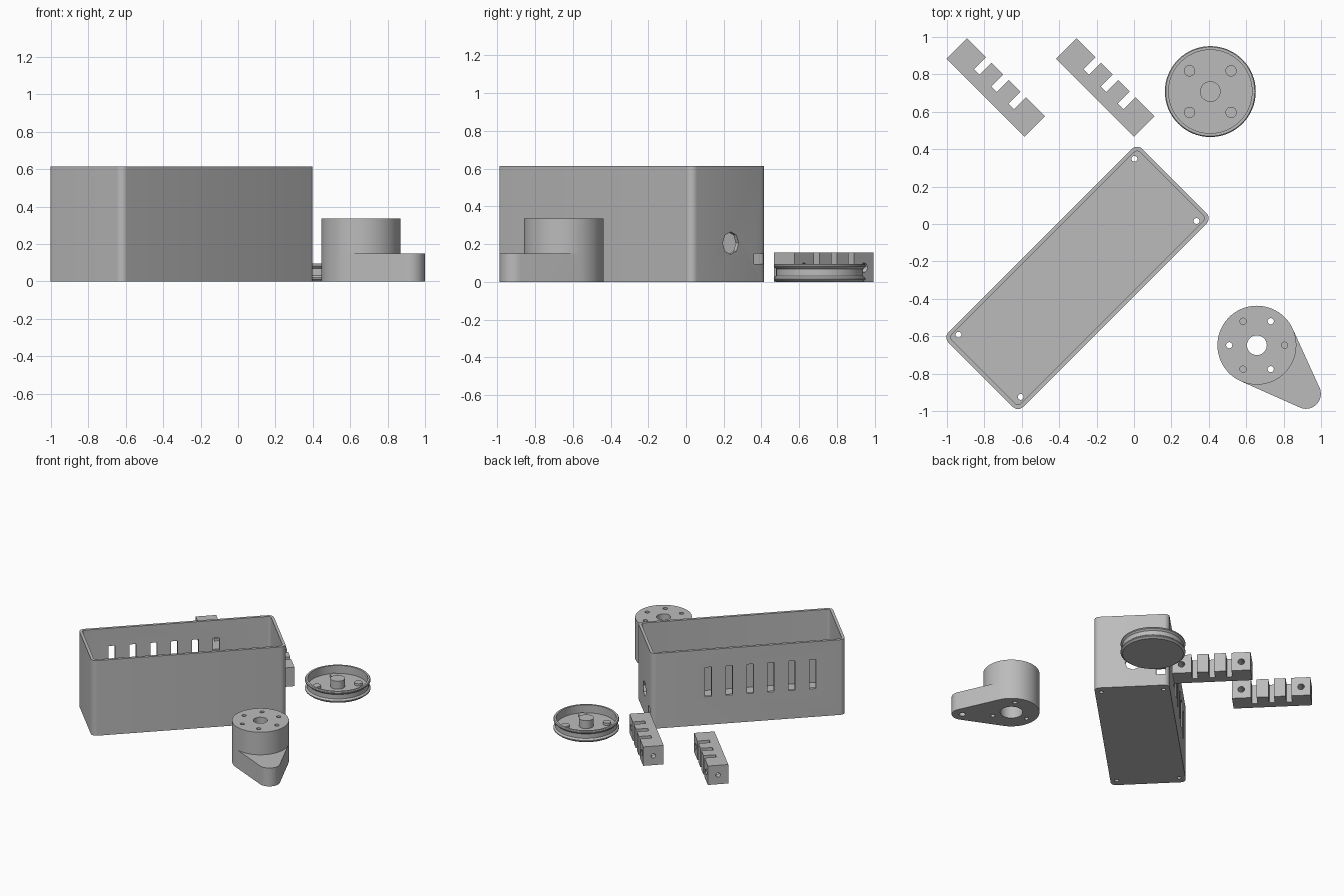
import bpy, bmesh, math
from mathutils import Matrix, Vector
from mathutils.geometry import convex_hull_2d

if "Cube" in bpy.data.objects:
    bpy.data.objects.remove(bpy.data.objects["Cube"])

grey = bpy.data.materials.new("plain grey")
grey.diffuse_color = (0.5, 0.5, 0.5, 1)
grey.use_nodes = True
grey.node_tree.nodes["Principled BSDF"].inputs["Base Color"].default_value = grey.diffuse_color


def circle(r, n=48, cx=0, cy=0, start=0):
    return [(cx + r * math.cos(start + 2 * math.pi * i / n),
             cy + r * math.sin(start + 2 * math.pi * i / n)) for i in range(n)]


def rect(x0, x1, y0, y1):
    return [(x0, y0), (x1, y0), (x1, y1), (x0, y1)]


def hull(pts):
    return [pts[i] for i in convex_hull_2d([Vector(p) for p in pts])]


def rounded(length, width, r):
    pts = []
    for sx in (-1, 1):
        for sy in (-1, 1):
            pts += circle(r, 24, sx * (length / 2 - r), sy * (width / 2 - r))
    return hull(pts)


def prism(name, pts, z0, z1, matrix=None):
    """Extrude a flat outline from z0 to z1, then place it with a matrix."""
    bm = bmesh.new()
    face = bm.faces.new([bm.verts.new((x, y, z0)) for x, y in pts])
    top = bmesh.ops.extrude_face_region(bm, geom=[face])
    bmesh.ops.translate(bm, vec=(0, 0, z1 - z0),
                        verts=[v for v in top["geom"] if isinstance(v, bmesh.types.BMVert)])
    if matrix:
        bm.transform(matrix)
    bmesh.ops.recalc_face_normals(bm, faces=bm.faces)
    return add(name, bm)


def add(name, bm):
    me = bpy.data.meshes.new(name)
    bm.to_mesh(me)
    bm.free()
    me.materials.append(grey)
    ob = bpy.data.objects.new(name, me)
    bpy.context.collection.objects.link(ob)
    return ob


def combine(ob, others, op="DIFFERENCE"):
    """Apply booleans one after another and drop the helpers."""
    for other in others:
        mod = ob.modifiers.new("boolean", "BOOLEAN")
        mod.operation, mod.solver, mod.object = op, "EXACT", other
        with bpy.context.temp_override(object=ob, active_object=ob):
            bpy.ops.object.modifier_apply(modifier=mod.name)
        bpy.data.objects.remove(other)


def place(ob, x, y, angle=0):
    ob.location = (x, y, 0)
    ob.rotation_euler.z = math.radians(angle)
    bpy.ops.object.select_all(action="DESELECT")
    ob.select_set(True)
    bpy.context.view_layer.objects.active = ob
    bpy.ops.object.shade_smooth_by_angle(angle=math.radians(32))


ALONG_X = Matrix.Rotation(math.radians(90), 4, "Y")    # (x, y, z) -> (z, y, -x)
ALONG_Y = Matrix.Rotation(math.radians(-90), 4, "X")   # (x, y, z) -> (x, z, -y)

# Open enclosure
L, W, H, T = 1.465, 0.565, 0.615, 0.022
box = prism("enclosure", rounded(L, W, 0.04), 0, H)
cuts = [prism("cut", rounded(L - 2 * T, W - 2 * T, 0.022), 0.025, 1)]
for sx in (-1, 1):                                     # floor screw holes
    for sy in (-1, 1):
        cuts.append(prism("cut", circle(0.016, 12, sx * 0.665, sy * 0.235), -0.1, 0.1))
for i in range(6):                                     # vent slots in one long wall
    x = 0.30 - 0.157 * i
    cuts.append(prism("cut", rect(x - 0.025, x + 0.025, 0.2, 0.4), 0.23, 0.47))
# cable hole and square port in one end wall
cuts.append(prism("cut", circle(0.06, 8, -0.205, 0.01), 0.6, 0.9, ALONG_X))
cuts.append(prism("cut", rect(0.6, 0.9, 0.185, 0.255), 0.095, 0.15))
combine(box, cuts)
place(box, -0.302, -0.288, 45)

# Two notched clamp bars
for name, x in (("left_clamp_bar", -0.739), ("right_clamp_bar", -0.154)):
    bar = prism(name, rect(-0.295, 0.295, -0.077, 0.077), 0, 0.155)
    cuts = [prism("cut", rect(c - 0.021, c + 0.021, -0.013, 0.2), -0.1, 0.3)
            for c in (-0.13, 0, 0.13)]
    for s in (-1, 1):
        cuts.append(prism("cut", circle(0.025, 16, s * 0.225, -0.075), -0.2, 0.2, ALONG_Y))
        cuts.append(prism("cut", circle(0.018, 12, -0.075, 0),
                          *sorted((s * 0.24, s * 0.4)), ALONG_X))
    combine(bar, cuts)
    place(bar, x, 0.73, -45)

# Grooved pulley with dished top, hub and four bosses
profile = [(0, 0), (0.228, 0), (0.243, 0.012), (0.243, 0.02), (0.23, 0.032), (0.23, 0.068),
           (0.243, 0.08), (0.243, 0.088), (0.238, 0.095), (0.223, 0.095), (0.223, 0.03),
           (0.055, 0.03), (0.055, 0.095), (0, 0.095)]
bm = bmesh.new()
vs = [bm.verts.new((r, 0, z)) for r, z in profile]
es = [bm.edges.new(pair) for pair in zip(vs, vs[1:])]
bmesh.ops.spin(bm, geom=vs + es, cent=(0, 0, 0), axis=(0, 0, 1),
               angle=2 * math.pi, steps=64, use_merge=True)
bmesh.ops.remove_doubles(bm, verts=bm.verts, dist=1e-5)
bmesh.ops.recalc_face_normals(bm, faces=bm.faces)
pulley = add("pulley", bm)
place(pulley, 0.408, 0.708)
for i in range(4):
    a = math.radians(45 + 90 * i)
    boss = prism("pulley_boss_%d" % (i + 1), circle(0.03, 24), 0.02, 0.05)
    place(boss, 0.408 + 0.157 * math.cos(a), 0.708 + 0.157 * math.sin(a))

# Round motor mount with a tapering foot
arm = (0.262, -0.26)
mount = prism("motor_mount", hull(circle(0.211, 64) + circle(0.08, 48, *arm)), 0, 0.15)
combine(mount, [prism("tower", circle(0.211, 64), 0.0, 0.335)], "UNION")
cuts = [prism("cut", circle(0.053, 32), -0.1, 0.5),
        prism("cut", circle(0.085, 32), -0.1, 0.1),
        prism("cut", circle(0.025, 16, *arm), -0.1, 0.1)]
for i in range(6):                                     # alternate through and blind holes
    a = math.radians(60 * i)
    cuts.append(prism("cut", circle(0.017, 12, 0.148 * math.cos(a), 0.148 * math.sin(a)),
                      -0.1 if i % 2 else 0.2, 0.5))
combine(mount, cuts)
place(mount, 0.657, -0.648)
